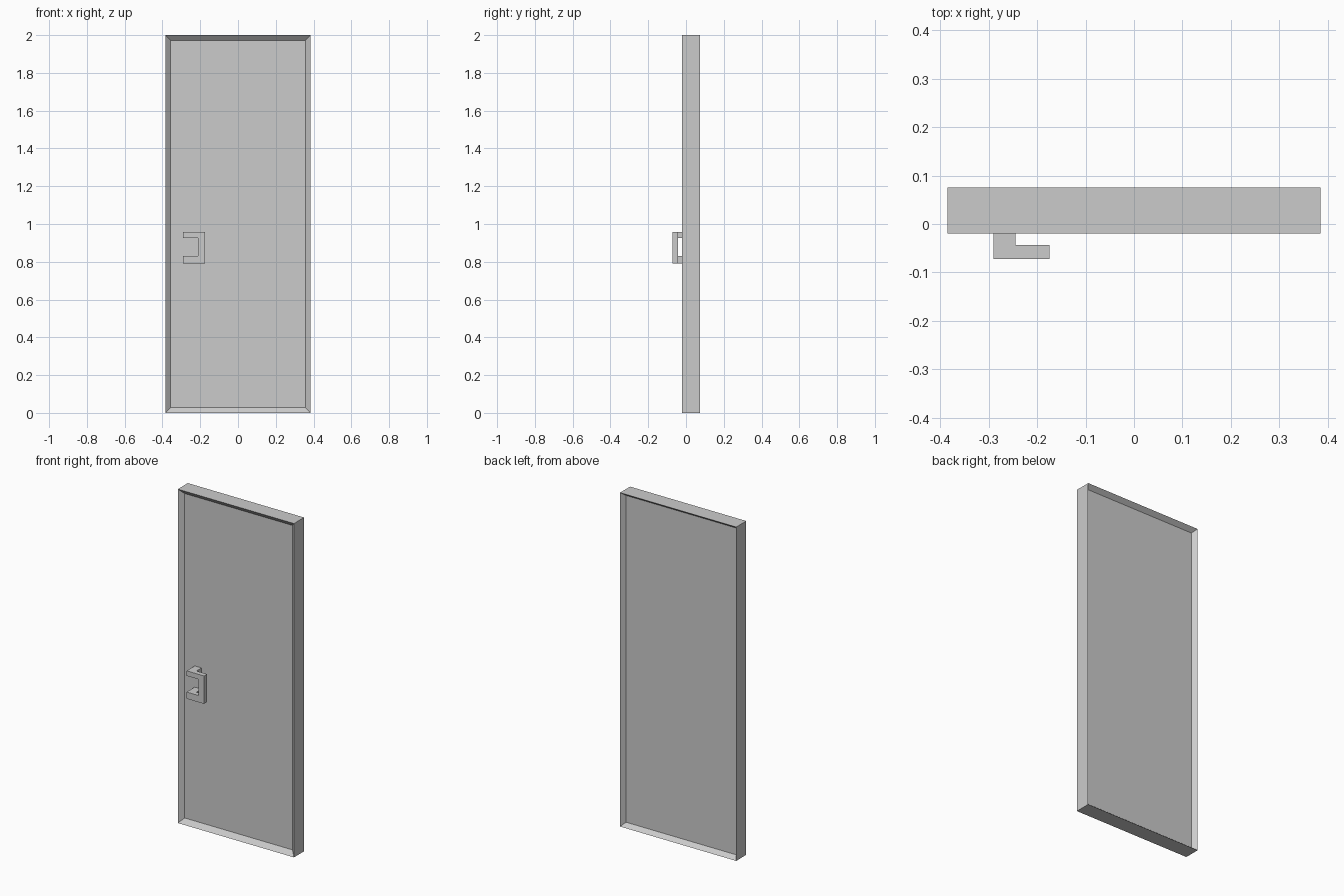
import bpy, bmesh

if "Cube" in bpy.data.objects:
    bpy.data.objects.remove(bpy.data.objects["Cube"])


def new_object(name, bm):
    bmesh.ops.recalc_face_normals(bm, faces=bm.faces)
    mesh = bpy.data.meshes.new(name)
    bm.to_mesh(mesh)
    bm.free()
    obj = bpy.data.objects.new(name, mesh)
    bpy.context.collection.objects.link(obj)
    return obj


def prism(name, outline, z0, z1):
    """Extrude an xy outline from z0 to z1."""
    bm = bmesh.new()
    face = bm.faces.new([bm.verts.new((x, y, z0)) for x, y in outline])
    top = bmesh.ops.extrude_face_region(bm, geom=[face])["geom"]
    verts = [g for g in top if isinstance(g, bmesh.types.BMVert)]
    bmesh.ops.translate(bm, verts=verts, vec=(0, 0, z1 - z0))
    return new_object(name, bm)


def rect(x0, x1, y0, y1):
    return [(x0, y0), (x1, y0), (x1, y1), (x0, y1)]


# Door slab with sloped recesses on the front and back
door = prism("door_panel", rect(-0.385, 0.385, -0.02, 0.075), 0, 2)
bm = bmesh.new()
bm.from_mesh(door.data)
bm.normal_update()
for side, inset, depth in ((-1, 0.04, 0.025), (1, 0.03, 0.027)):
    face = next(f for f in bm.faces if f.normal.y * side > 0.99)
    bmesh.ops.inset_region(bm, faces=[face], thickness=inset)
    bmesh.ops.translate(bm, verts=face.verts, vec=(0, -side * depth, 0))
bm.to_mesh(door.data)
bm.free()

# Handle: L-shaped block, cut away between its two arms
handle = prism("handle", [(-0.29, -0.072), (-0.175, -0.072), (-0.175, -0.043),
                          (-0.245, -0.043), (-0.245, 0.006), (-0.29, 0.006)], 0.79, 0.957)
cutter = prism("handle_cutter", rect(-0.32, -0.212, -0.1, 0.05), 0.83, 0.927)
cutter.hide_render = True
cutter.hide_viewport = True
cut = handle.modifiers.new("grip_gap", "BOOLEAN")
cut.operation = "DIFFERENCE"
cut.solver = "EXACT"
cut.object = cutter
